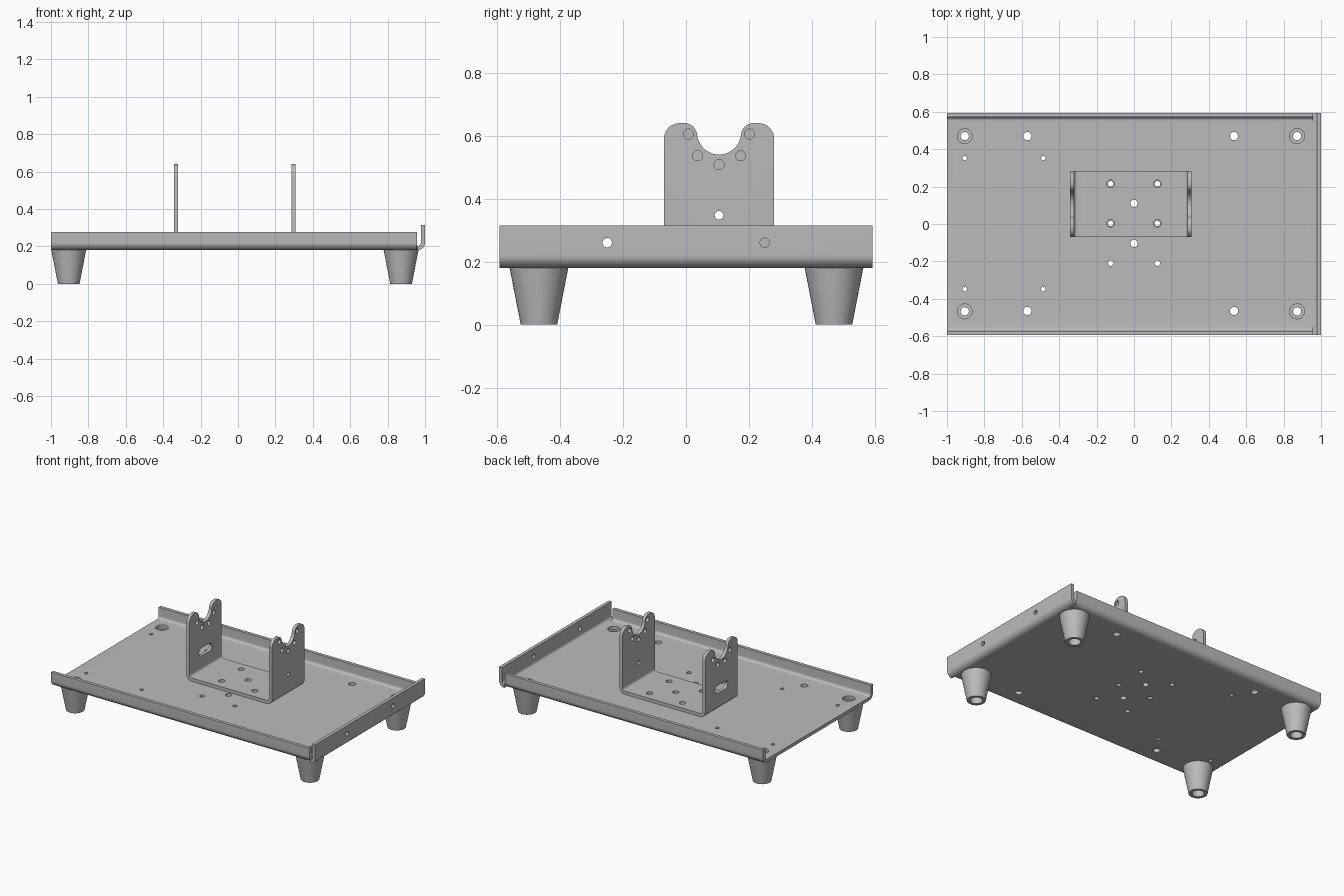
import bpy, bmesh
from math import cos, sin, pi, radians
from mathutils import Matrix

cube = bpy.data.objects.get("Cube")
if cube:
    bpy.data.objects.remove(cube)

grey = bpy.data.materials.new("plain_grey")
grey.use_nodes = True
grey.diffuse_color = (0.5, 0.5, 0.5, 1)
grey.node_tree.nodes["Principled BSDF"].inputs["Base Color"].default_value = (0.5, 0.5, 0.5, 1)


def arc(cx, cy, r, start, end, n=8):
    angles = [radians(start + (end - start) * i / n) for i in range(n + 1)]
    return [(cx + r * cos(a), cy + r * sin(a)) for a in angles]


def add_prism(bm, outline, axis, lo, hi):
    """Extrude a 2D outline along one axis."""
    place = {"x": lambda a, b: (lo, a, b), "y": lambda a, b: (a, lo, b), "z": lambda a, b: (a, b, lo)}[axis]
    face = bm.faces.new([bm.verts.new(place(a, b)) for a, b in outline])
    moved = bmesh.ops.extrude_face_region(bm, geom=[face])["geom"]
    step = [(hi - lo) * (axis == k) for k in "xyz"]
    bmesh.ops.translate(bm, vec=step, verts=[g for g in moved if isinstance(g, bmesh.types.BMVert)])


def add_hole(bm, a, b, r, axis, lo, hi):
    add_prism(bm, arc(a, b, r, 0, 360, 28)[:-1], axis, lo, hi)


def finish(bm, name):
    bmesh.ops.recalc_face_normals(bm, faces=bm.faces[:])
    mesh = bpy.data.meshes.new(name)
    bm.to_mesh(mesh)
    bm.free()
    mesh.materials.append(grey)
    obj = bpy.data.objects.new(name, mesh)
    bpy.context.collection.objects.link(obj)
    return obj


def activate(obj):
    bpy.ops.object.select_all(action="DESELECT")
    obj.select_set(True)
    bpy.context.view_layer.objects.active = obj


def smooth(obj):
    activate(obj)
    bpy.ops.object.shade_smooth_by_angle(angle=radians(30))


def carve(obj, bm, operation="DIFFERENCE"):
    cutter = finish(bm, "cutter")
    cutter.hide_render = True
    mod = obj.modifiers.new("carve", "BOOLEAN")
    mod.operation, mod.solver, mod.object = operation, "EXACT", cutter
    activate(obj)
    bpy.ops.object.modifier_apply(modifier=mod.name)
    bpy.data.objects.remove(cutter)


def channel(left, right, bottom, top, t, r):
    """Bent sheet U section with rounded lower corners."""
    z = bottom + r
    return ([(left, top)] + arc(left + r, z, r, 180, 270) + arc(right - r, z, r, 270, 360)
            + [(right, top), (right - t, top)]
            + arc(right - r, z, r - t, 360, 270) + arc(left + r, z, r - t, 270, 180)
            + [(left + t, top)])


T, R = 0.022, 0.04            # sheet thickness and outer bend radius
BASE, HALF = 0.18, 0.593      # underside of tray and half depth
FLOOR = BASE + T
FEET = [(x, y) for x in (-0.905, 0.872) for y in (-0.467, 0.47)]

# Tray: floor with two long flanges
bm = bmesh.new()
add_prism(bm, channel(-HALF, HALF, BASE, 0.278, T, R), "x", -1, 0.956)
tray = finish(bm, "tray")
bm = bmesh.new()
tray_holes = [(0, 0.11, 0.02), (0, -0.103, 0.02)]
tray_holes += [(x, y, 0.015) for x in (-0.125, 0.125) for y in (0.215, 0.003, -0.21)]
tray_holes += [(x, y, 0.022) for x in (-0.57, 0.535) for y in (-0.465, 0.47)]
tray_holes += [(x, y, 0.012) for x in (-0.905, -0.485) for y in (-0.348, 0.353)]
tray_holes += [(x, y, 0.04) for x, y in FEET]
for x, y, r in tray_holes:
    add_hole(bm, x, y, r, "z", BASE - 0.05, FLOOR + 0.05)
carve(tray, bm)
smooth(tray)

# End flange, bent up with small corner reliefs
bm = bmesh.new()
bend = ([(0.961, FLOOR), (0.961, BASE)] + arc(1 - R, BASE + R, R, 272, 360)
        + [(1, 0.315), (1 - T, 0.315)] + arc(1 - R, BASE + R, R - T, 360, 272))
add_prism(bm, bend, "y", -HALF, HALF)
end_flange = finish(bm, "end_flange")
bm = bmesh.new()
for y in (-0.25, 0.25):
    add_hole(bm, y, 0.26, 0.015, "x", 0.9, 1.1)
carve(end_flange, bm)
smooth(end_flange)

# Strip of floor joining the end flange to the tray
bm = bmesh.new()
inner = HALF - R
add_prism(bm, [(0.956, -inner), (0.961, -inner), (0.961, inner), (0.956, inner)], "z", BASE, FLOOR)
finish(bm, "floor_joint")

# Cradle bracket: U section trimmed to the notched ear outline
bm = bmesh.new()
add_prism(bm, channel(-0.342, 0.307, FLOOR, 0.7, T, R), "y", -0.12, 0.34)
bracket = finish(bm, "cradle_bracket")
MID, TOP = 0.105, 0.64
half_ear = [(-0.175, 0.1)] + arc(-0.125, TOP - 0.05, 0.05, 180, 90)
half_ear += arc(-0.11, TOP - 0.04, 0.04, 90, 0) + arc(0, 0.61, 0.07, 188, 270, 14)
ear = half_ear + [(-y, z) for y, z in reversed(half_ear[:-1])]
bm = bmesh.new()
add_prism(bm, [(MID + y, z) for y, z in ear], "x", -0.5, 0.5)
carve(bracket, bm, "INTERSECT")

# Bracket holes: two staggered rings, a pin hole, a slot and floor holes
bm = bmesh.new()
for start, count, lo, hi in ((180, 5, 0.2, 0.4), (202.5, 4, -0.4, -0.2)):
    for i in range(count):
        a = radians(start + 45 * i)
        add_hole(bm, MID + 0.097 * cos(a), 0.605 + 0.097 * sin(a), 0.016, "x", lo, hi)
add_hole(bm, MID, 0.347, 0.014, "x", 0.2, 0.4)
slot = arc(MID + 0.042, 0.347, 0.027, -90, 90) + arc(MID - 0.042, 0.347, 0.027, 90, 270)
add_prism(bm, slot, "x", -0.4, -0.2)
for x, y in [(0, 0.11)] + [(x, y) for x in (-0.125, 0.125) for y in (0.215, 0.003)]:
    add_hole(bm, x, y, 0.02, "z", 0.15, 0.26)
carve(bracket, bm)
smooth(bracket)

# Tapered hollow feet with a bolt hole through the top
section = [(0.058, 0), (0.093, BASE), (0.022, BASE), (0.022, 0.14), (0.038, 0.14), (0.038, 0)]
for number, (x, y) in enumerate(FEET, 1):
    bm = bmesh.new()
    ring = [bm.verts.new((r, 0, z)) for r, z in section]
    edges = [bm.edges.new((ring[i - 1], ring[i])) for i in range(len(ring))]
    bmesh.ops.spin(bm, geom=ring + edges, cent=(0, 0, 0), axis=(0, 0, 1), angle=2 * pi, steps=40)
    bmesh.ops.remove_doubles(bm, verts=bm.verts[:], dist=0.0005)
    bmesh.ops.transform(bm, matrix=Matrix.Translation((x, y, 0)), verts=bm.verts[:])
    smooth(finish(bm, f"foot_{number}"))
